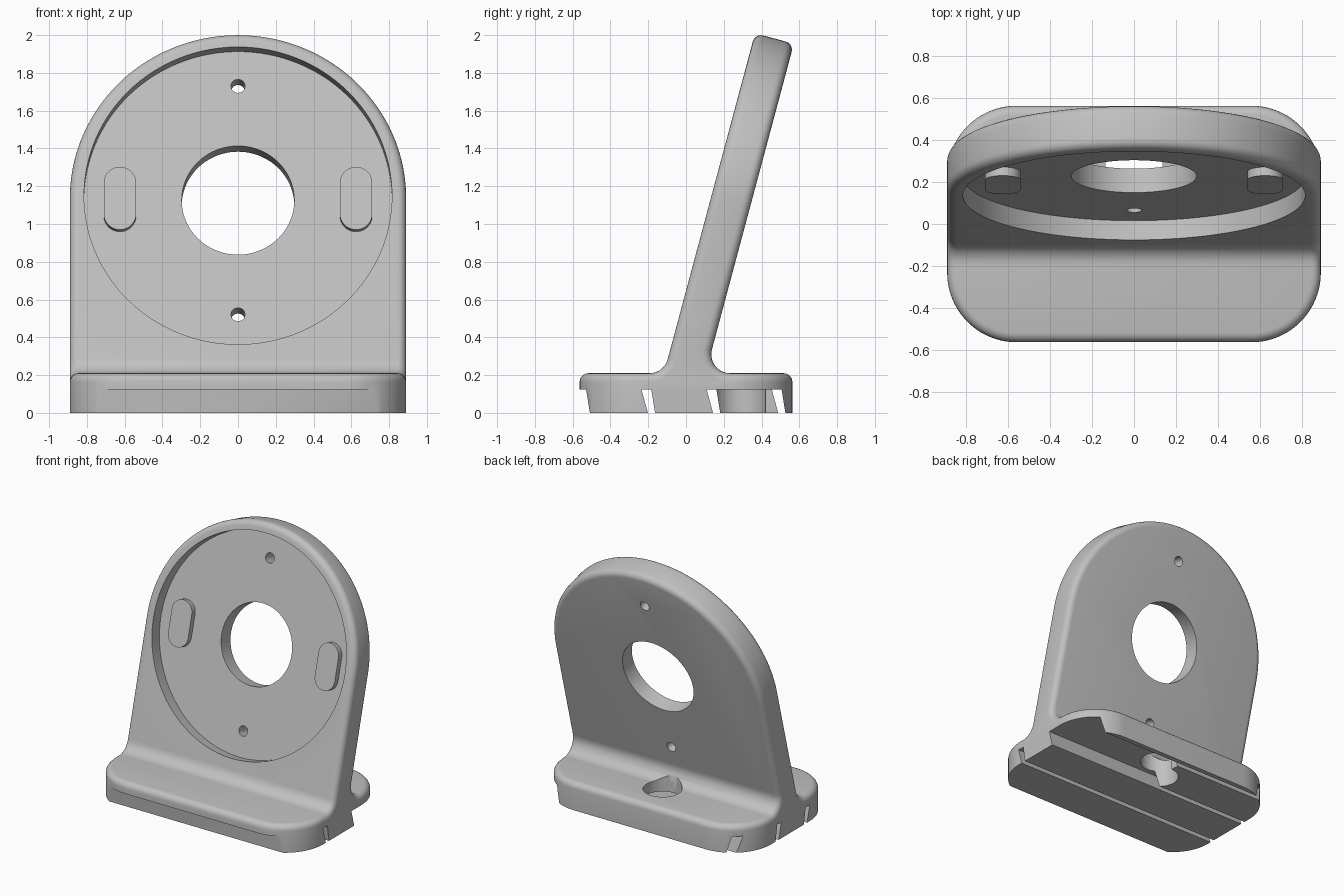
import bpy, bmesh, math
from mathutils import Matrix, Vector

if "Cube" in bpy.data.objects:
    bpy.data.objects.remove(bpy.data.objects["Cube"], do_unlink=True)

HALF_W, BASE_Y, BASE_TOP = 0.89, 0.563, 0.21
CORNER, FILLET, ROUND = 0.33, 0.10, 0.045
TILT, THICK, RECESS = math.radians(15), 0.213, 0.095
SLOT_TOP = 0.125
CENTRE = Vector((0, 0.135, 1.15))

grey = bpy.data.materials.new("plain grey")
grey.use_nodes = True
grey.diffuse_color = (0.53, 0.53, 0.53, 1)
grey.node_tree.nodes["Principled BSDF"].inputs["Base Color"].default_value = grey.diffuse_color

# Local frames: flat on the ground, leaning plate, and side profile swept along x
FLAT = Matrix.Identity(4)
LEAN = Matrix.Translation(CENTRE) @ Matrix.Rotation(math.pi / 2 - TILT, 4, 'X')
SIDE = Matrix(((0, 0, 1, 0), (1, 0, 0, 0), (0, 1, 0, 0), (0, 0, 0, 1)))


def arc(cx, cy, r, start, end, n):
    angles = [math.radians(start + (end - start) * i / n) for i in range(n + 1)]
    return [(cx + r * math.cos(a), cy + r * math.sin(a)) for a in angles]


def circle(cx, cy, r, n=96):
    return arc(cx, cy, r, 0, 360, n)[:-1]


def prism(name, outline, low, high, frame, round_rule=None):
    """Extrude an outline; edges that pass round_rule are rounded over."""
    bm = bmesh.new()
    face = bm.faces.new([bm.verts.new((x, y, low)) for x, y in outline])
    grown = bmesh.ops.extrude_face_region(bm, geom=[face])["geom"]
    moved = [g for g in grown if isinstance(g, bmesh.types.BMVert)]
    bmesh.ops.translate(bm, verts=moved, vec=(0, 0, high - low))
    bmesh.ops.recalc_face_normals(bm, faces=bm.faces)
    if round_rule:
        edges = [e for e in bm.edges if round_rule(e.verts[0].co, e.verts[1].co)]
        bmesh.ops.bevel(bm, geom=edges, offset=ROUND, offset_type='OFFSET',
                        segments=5, profile=0.5, affect='EDGES')
    bm.transform(frame)
    bmesh.ops.recalc_face_normals(bm, faces=bm.faces)
    mesh = bpy.data.meshes.new(name)
    bm.to_mesh(mesh)
    bm.free()
    mesh.materials.append(grey)
    obj = bpy.data.objects.new(name, mesh)
    bpy.context.collection.objects.link(obj)
    return obj


def activate(obj):
    bpy.ops.object.select_all(action='DESELECT')
    obj.select_set(True)
    bpy.context.view_layer.objects.active = obj


def cut(obj, outline, low, high, frame):
    cutter = prism("cutter", outline, low, high, frame)
    cutter.hide_render = True
    mod = obj.modifiers.new("cut", 'BOOLEAN')
    mod.operation, mod.solver, mod.object = 'DIFFERENCE', 'EXACT', cutter
    activate(obj)
    bpy.ops.object.modifier_apply(modifier=mod.name)
    bpy.data.objects.remove(cutter, do_unlink=True)


# Base slab with rounded corners and a rounded top edge
cx, cy = HALF_W - CORNER, BASE_Y - CORNER
outline = []
for sx, sy, start in ((1, 1, 0), (-1, 1, 90), (-1, -1, 180), (1, -1, 270)):
    outline += arc(sx * cx, sy * cy, CORNER, start, start + 90, 20)
base = prism("base", outline, 0, BASE_TOP, FLAT,
             lambda a, b: min(a.z, b.z) > BASE_TOP - 0.001)


# Slanted grooves under the base; the first one opens through the front
def slanted(top_left, top_right, lean_left, lean_right):
    return [(top_left, SLOT_TOP), (top_right, SLOT_TOP),
            (top_right + lean_right, 0), (top_right + lean_right, -0.05),
            (top_left + lean_left, -0.05), (top_left + lean_left, 0)]


for i in range(-1, 3):
    y = -0.236 + 0.345 * i
    left = y - 0.2 if i < 0 else y
    cut(base, slanted(left, y + 0.052, 0.034, 0.02), -1, 1, SIDE)

# Pocket running from the left end to the screw hole
cut(base, slanted(0.13, 0.48, 0.027, 0.024), 0, 1, SIDE)

# Foot that blends the plate into the base with concave fillets
front = CENTRE.y - (CENTRE.z - BASE_TOP) * math.tan(TILT)
back = front + THICK / math.cos(TILT)
centre_front = front - FILLET / math.tan(math.radians(52.5))
centre_back = back + FILLET / math.tan(math.radians(37.5))
profile = arc(centre_front, BASE_TOP + FILLET, FILLET, -90, -15, 10)
profile += arc(centre_back, BASE_TOP + FILLET, FILLET, 165, 270, 14)
profile += [(centre_back, 0.13), (centre_front, 0.13)]
foot = prism("foot_fillet", profile, -HALF_W, HALF_W, SIDE,
             lambda a, b: abs(a.z - b.z) < 0.001 and (a - b).length < 0.06
             and min(a.y, b.y) > BASE_TOP - 0.001)

# Vertical screw hole behind the plate
for part in (base, foot):
    cut(part, circle(0, 0.285, 0.137, 48), -0.1, 0.4, FLAT)

# Leaning plate with an arched top and rounded rims
low = -0.98
outline = [(-HALF_W, low), (HALF_W, low)] + arc(0, 0, HALF_W, 0, 180, 80)
plate = prism("leaning_plate", outline, -THICK, 0, LEAN,
              lambda a, b: abs(a.z - b.z) < 0.001 and max(a.y, b.y) > low + 0.01)

# Round recess, centre opening and two screw holes
cut(plate, circle(0, 0, 0.815, 128), -RECESS, 0.2, LEAN)
cut(plate, circle(0, 0, 0.298), -0.5, 0.2, LEAN)
for side in (-1, 1):
    cut(plate, circle(0, side * 0.626, 0.037, 32), -0.5, 0.2, LEAN)

# Raised oblong pads in the recess
pads = []
for label, side in (("left_pad", 1), ("right_pad", -1)):
    oblong = arc(side * 0.625, 0.087, 0.085, 0, 180, 20)
    oblong += arc(side * 0.625, -0.087, 0.085, 180, 360, 20)
    pads.append(prism(label, oblong, -RECESS - 0.02, -RECESS + 0.042, LEAN))

for part in [base, foot, plate] + pads:
    activate(part)
    bpy.ops.object.shade_smooth_by_angle(angle=math.radians(35))
